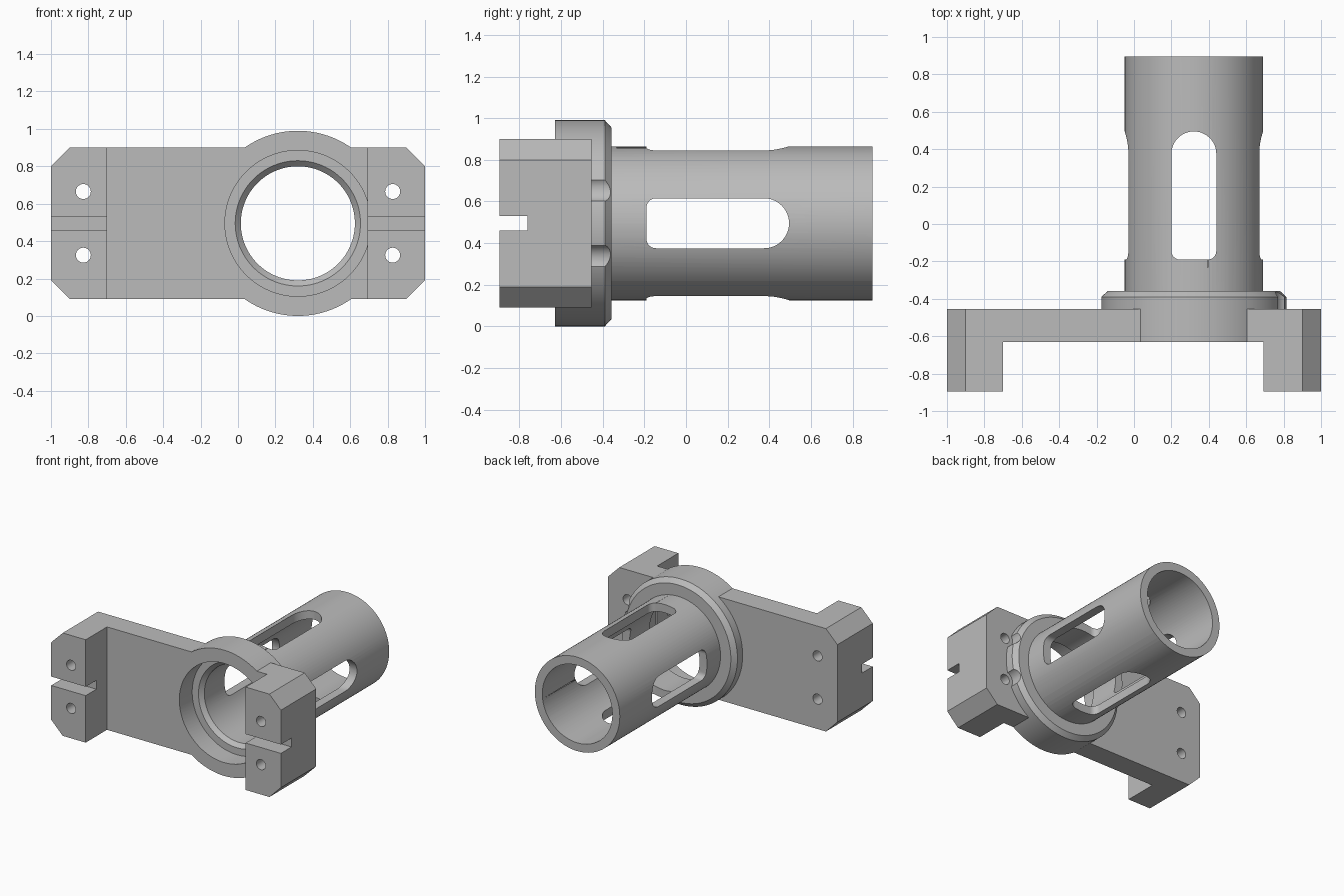
import bpy, bmesh, math
from mathutils import Vector, Matrix

if "Cube" in bpy.data.objects:
    bpy.data.objects.remove(bpy.data.objects["Cube"], do_unlink=True)

# Shared centre of collar and tube, and main depths
CX, CZ = 0.32, 0.495
FRONT, WEB, BACK, END = -0.895, -0.63, -0.455, 0.895

grey = bpy.data.materials.new("plain grey")
grey.use_nodes = True
grey.diffuse_color = (0.5, 0.5, 0.5, 1)
grey.node_tree.nodes["Principled BSDF"].inputs["Base Color"].default_value = (0.5, 0.5, 0.5, 1)


def finish(name, bm):
    bmesh.ops.recalc_face_normals(bm, faces=bm.faces)
    mesh = bpy.data.meshes.new(name)
    bm.to_mesh(mesh)
    bm.free()
    mesh.materials.append(grey)
    obj = bpy.data.objects.new(name, mesh)
    bpy.context.scene.collection.objects.link(obj)
    return obj


def prism(name, points, direction):
    """Extrude a closed outline along a vector."""
    bm = bmesh.new()
    face = bm.faces.new([bm.verts.new(p) for p in points])
    new = bmesh.ops.extrude_face_region(bm, geom=[face])["geom"]
    verts = [v for v in new if isinstance(v, bmesh.types.BMVert)]
    bmesh.ops.translate(bm, verts=verts, vec=Vector(direction))
    return finish(name, bm)


def box(name, x0, x1, y0, y1, z0, z1):
    return prism(name, [(x0, y0, z0), (x1, y0, z0), (x1, y0, z1), (x0, y0, z1)], (0, y1 - y0, 0))


def lathe(name, profile, x=CX, z=CZ, steps=96):
    """Turn a (radius, y) profile around an axis parallel to y."""
    bm = bmesh.new()
    vs = [bm.verts.new((x + r, y, z)) for r, y in profile]
    es = [bm.edges.new(pair) for pair in zip(vs, vs[1:])]
    bmesh.ops.spin(bm, geom=vs + es, cent=(x, 0, z), axis=(0, 1, 0),
                   angle=math.tau, steps=steps)
    bmesh.ops.remove_doubles(bm, verts=bm.verts, dist=0.0001)
    return finish(name, bm)


def rod(name, r, y0, y1, x, z, steps=32):
    return lathe(name, [(0, y0), (r, y0), (r, y1), (0, y1)], x, z, steps)


def combine(target, other, operation):
    """Apply a boolean and discard the helper."""
    mod = target.modifiers.new("combine", "BOOLEAN")
    mod.operation, mod.solver, mod.object = operation, "EXACT", other
    bpy.context.view_layer.objects.active = target
    bpy.ops.object.modifier_apply(modifier=mod.name)
    bpy.data.objects.remove(other, do_unlink=True)


def arc(u, v, r, start, stop, n):
    return [(u + r * math.cos(math.radians(start + (stop - start) * i / n)),
             v + r * math.sin(math.radians(start + (stop - start) * i / n)))
            for i in range(n + 1)]


# Bracket: chamfered block, hollowed in front to leave a web and two feet
low, high, c = 0.09, 0.90, 0.1
outline = [(-1 + c, low), (1 - c, low), (1, low + c), (1, high - c),
           (1 - c, high), (-1 + c, high), (-1, high - c), (-1, low + c)]
body = prism("bracket_with_tube", [(x, FRONT, z) for x, z in outline], (0, BACK - FRONT, 0))
combine(body, box("foot_gap", -0.7, 0.693, -1, WEB, -0.1, 1.1), "DIFFERENCE")

# Collar with a chamfered rear rim and screw clearances
collar = lathe("collar", [(0, WEB), (0.495, WEB), (0.495, -0.39), (0.46, -0.358), (0, -0.358)])
for z in (0.325, 0.665):
    combine(collar, rod("screw_clearance", 0.068, BACK, -0.2, 0.825, z), "DIFFERENCE")
combine(body, collar, "UNION")

# Tube, then the stepped bore through everything
combine(body, rod("tube", 0.37, -0.5, END, CX, CZ, 96), "UNION")
bore = [(0, WEB - 0.002), (0.39, WEB - 0.002), (0.39, -0.47), (0.335, -0.47),
        (0.305, -0.44), (0.305, 1), (0, 1)]
combine(body, lathe("bore", bore), "DIFFERENCE")

# Four tube windows, round at the rear and filleted at the front
w, f, y0, y1 = 0.12, 0.045, -0.19, 0.495
window = (arc(0, y1 - w, w, 0, 180, 24) + arc(f - w, y0 + f, f, 180, 270, 6)
          + arc(w - f, y0 + f, f, 270, 360, 6))
combine(body, prism("window_vertical", [(CX + u, v, CZ - 0.6) for u, v in window],
                    (0, 0, 1.2)), "DIFFERENCE")
combine(body, prism("window_sideways", [(CX - 0.6, v, CZ + u) for u, v in window],
                    (1.2, 0, 0)), "DIFFERENCE")

# Foot grooves and screw holes
for side in (-1, 1):
    x0, x1 = sorted((side * 0.6, side * 1.1))
    combine(body, box("foot_groove", x0, x1, -1, -0.762, 0.46, 0.53), "DIFFERENCE")
    for z in (0.325, 0.665):
        combine(body, rod("screw_hole", 0.04, -1, -0.4, side * 0.827, z), "DIFFERENCE")

# Smooth round surfaces, keep machined edges crisp
bpy.ops.object.select_all(action="DESELECT")
body.select_set(True)
bpy.context.view_layer.objects.active = body
bpy.ops.object.shade_smooth_by_angle(angle=math.radians(25))
